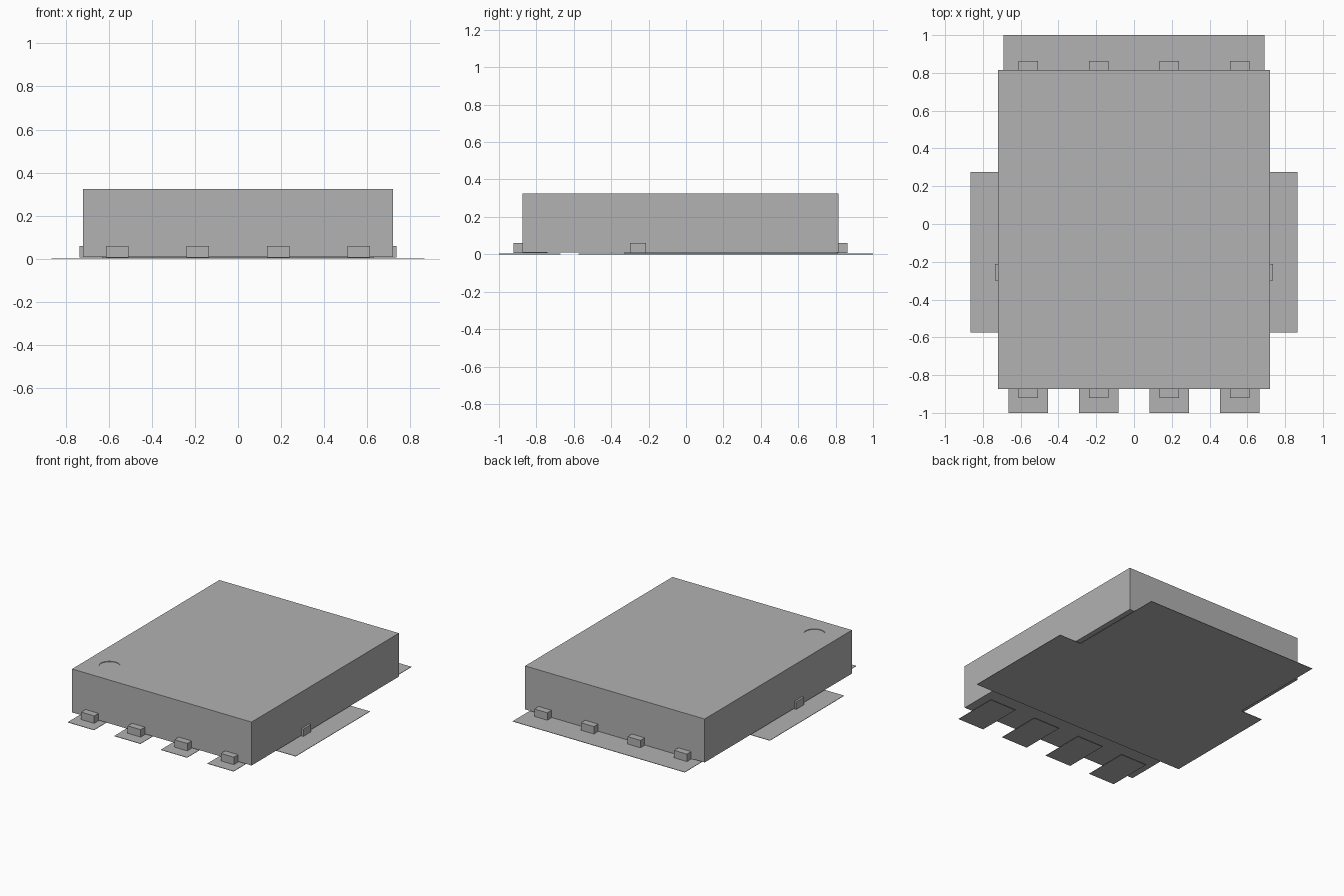
import bpy, bmesh

if "Cube" in bpy.data.objects:
    bpy.data.objects.remove(bpy.data.objects["Cube"], do_unlink=True)

# One flat grey for the whole package
grey = bpy.data.materials.new("mid_grey")
grey.use_nodes = True
grey.diffuse_color = (0.445, 0.445, 0.445, 1)
grey.node_tree.nodes["Principled BSDF"].inputs["Base Color"].default_value = grey.diffuse_color


def prism(name, outline, z0, z1):
    """Extrude a flat outline (counter-clockwise) from z0 to z1."""
    bm = bmesh.new()
    base = bm.faces.new([bm.verts.new((x, y, z0)) for x, y in outline])
    out = bmesh.ops.extrude_face_region(bm, geom=[base], use_keep_orig=True)
    top = [v for v in out["geom"] if isinstance(v, bmesh.types.BMVert)]
    bmesh.ops.translate(bm, verts=top, vec=(0, 0, z1 - z0))
    bmesh.ops.recalc_face_normals(bm, faces=bm.faces)
    mesh = bpy.data.meshes.new(name)
    bm.to_mesh(mesh)
    bm.free()
    mesh.materials.append(grey)
    obj = bpy.data.objects.new(name, mesh)
    bpy.context.collection.objects.link(obj)
    return obj


def box(name, x0, x1, y0, y1, z0, z1):
    return prism(name, [(x0, y0), (x1, y0), (x1, y1), (x0, y1)], z0, z1)


BODY_BOTTOM, BODY_TOP, PAD = 0.01, 0.325, 0.003

# Moulded body with a shallow round index dimple near the front corner
body = box("body", -0.72, 0.72, -0.873, 0.815, BODY_BOTTOM, BODY_TOP)
bpy.ops.mesh.primitive_cylinder_add(vertices=24, radius=0.07, depth=0.1,
                                    location=(-0.547, -0.69, BODY_TOP + 0.046))
cutter = bpy.context.object
cutter.name = "dimple_cutter"
cutter.data.materials.append(grey)
cutter.hide_render = True
cutter.hide_set(True)
cutter.display_type = 'WIRE'
cut = body.modifiers.new("index_dimple", 'BOOLEAN')
cut.object = cutter
cut.operation = 'DIFFERENCE'
cut.solver = 'EXACT'
bpy.context.view_layer.objects.active = body
bpy.ops.object.modifier_apply(modifier=cut.name)
bpy.data.objects.remove(cutter, do_unlink=True)

# Large T-shaped thermal pad on the underside
half = [(0.865, -0.575), (0.865, 0.275), (0.69, 0.275), (0.69, 1.0)]
prism("thermal_pad", half + [(-x, y) for x, y in reversed(half)], 0, PAD)

# Lead frame plate between body and thermal pad
box("frame_plate", -0.63, 0.63, -0.33, 0.81, 0.005, BODY_BOTTOM)

# Front pads with their leads, and the matching tabs at the back
for i, x in enumerate((-0.56, -0.187, 0.187, 0.56), 1):
    box(f"front_pad_{i}", x - 0.105, x + 0.105, -1.0, -0.67, 0, PAD)
    box(f"front_lead_{i}", x - 0.052, x + 0.052, -0.922, -0.74, 0.006, 0.06)
    box(f"back_tab_{i}", x - 0.052, x + 0.052, 0.7, 0.863, 0.006, 0.06)

# Small tie-bar stubs on both sides
for side, s in (("left", 1), ("right", -1)):
    x0, x1 = sorted((s * 0.6, s * 0.735))
    box(f"{side}_tie_bar", x0, x1, -0.3, -0.213, 0.006, 0.06)
